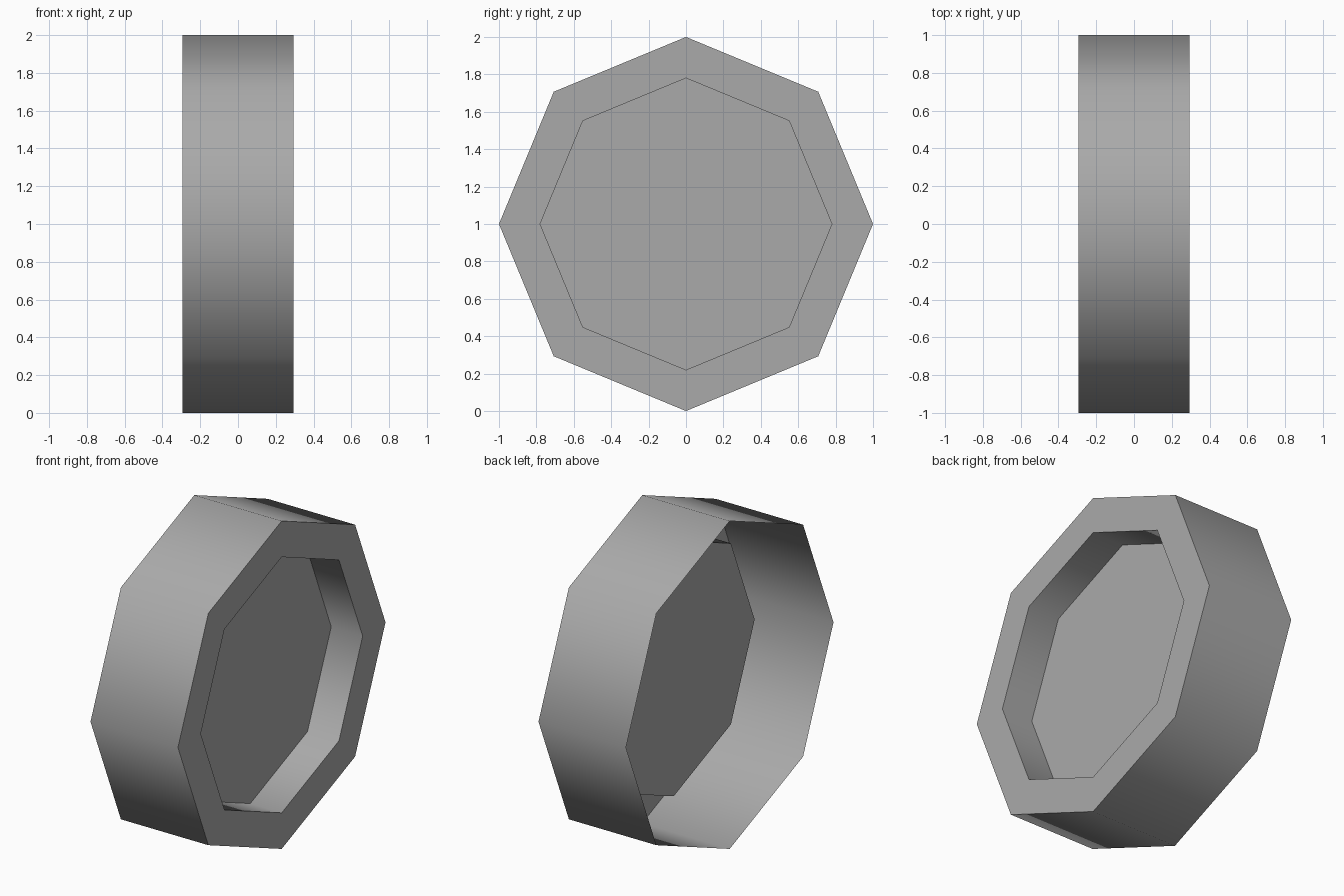
import bpy
import bmesh
from math import cos, sin, pi, radians

cube = bpy.data.objects.get("Cube")
if cube:
    bpy.data.objects.remove(cube, do_unlink=True)

SIDES = 8
HALF_WIDTH = 0.295
OUTER, INNER = 1.0, 0.78
HUB_X = 0.083

# Single flat grey
grey = bpy.data.materials.new("mid_grey")
grey.use_nodes = True
colour = (0.4, 0.4, 0.4, 1.0)
grey.diffuse_color = colour
grey.node_tree.nodes["Principled BSDF"].inputs["Base Color"].default_value = colour

# Open-backed wheel: tread, front sidewall, recess wall, hub disc
profile = [(-HALF_WIDTH, OUTER), (HALF_WIDTH, OUTER), (HALF_WIDTH, INNER), (HUB_X, INNER)]
bm = bmesh.new()


def ring(x, radius):
    angles = [2 * pi * k / SIDES for k in range(SIDES)]
    return [bm.verts.new((x, radius * cos(a), OUTER + radius * sin(a))) for a in angles]


rings = [ring(x, r) for x, r in profile]
for a, b in zip(rings, rings[1:]):
    for k in range(SIDES):
        n = (k + 1) % SIDES
        bm.faces.new((a[k], a[n], b[n], b[k]))
bm.faces.new(rings[-1])

mesh = bpy.data.meshes.new("wheel")
bm.to_mesh(mesh)
bm.free()
mesh.materials.append(grey)
wheel = bpy.data.objects.new("wheel", mesh)
bpy.context.collection.objects.link(wheel)

# Smooth around the tread, sharp at the rims
bpy.ops.object.select_all(action='DESELECT')
wheel.select_set(True)
bpy.context.view_layer.objects.active = wheel
bpy.ops.object.shade_smooth_by_angle(angle=radians(60))
